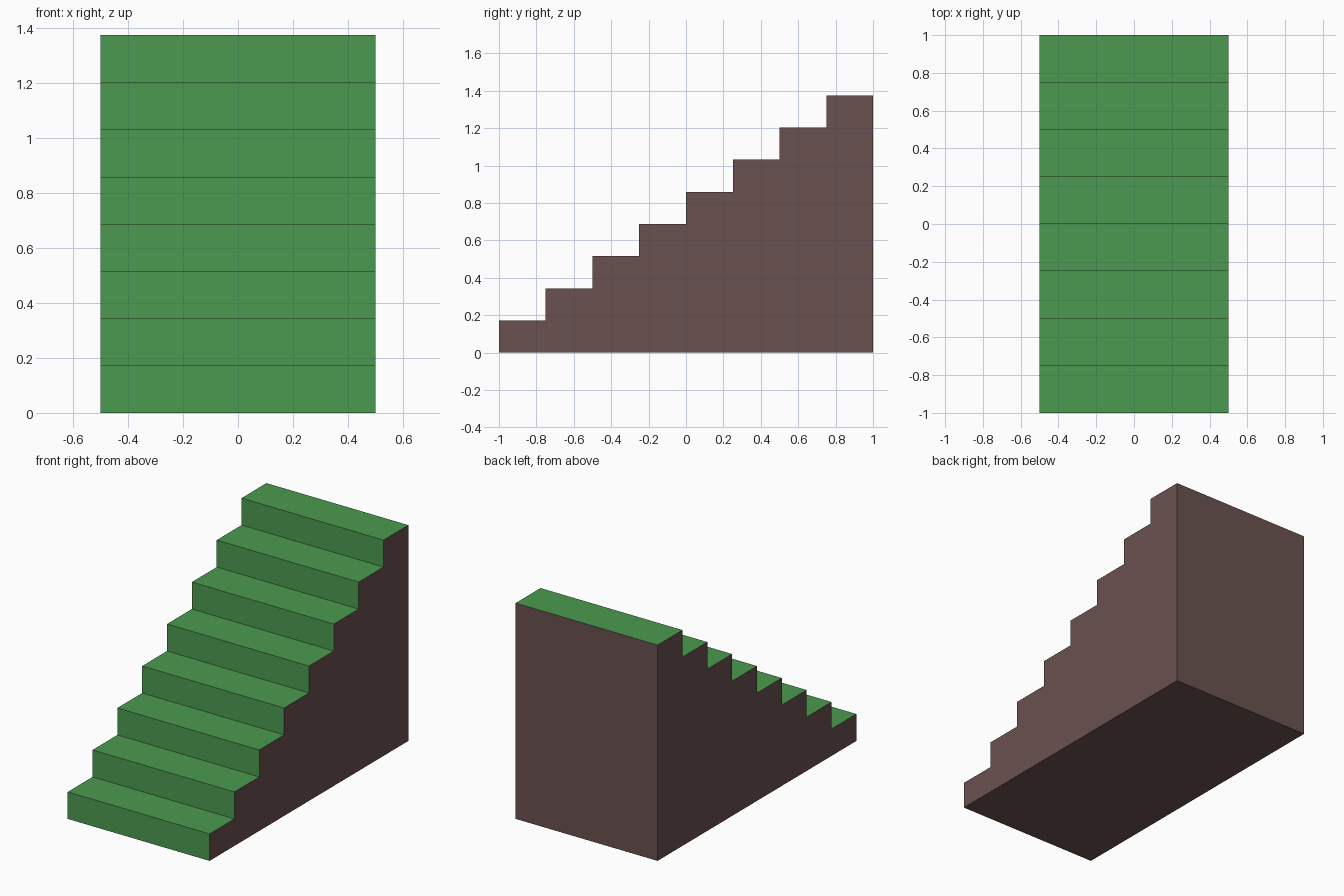
import bpy, bmesh

if "Cube" in bpy.data.objects:
    bpy.data.objects.remove(bpy.data.objects["Cube"])

STEPS, WIDTH, LENGTH, HEIGHT = 8, 1.0, 2.0, 1.375
run, rise = LENGTH / STEPS, HEIGHT / STEPS


def material(name, colour):
    mat = bpy.data.materials.new(name)
    mat.diffuse_color = (*colour, 1)
    mat.use_nodes = True
    mat.node_tree.nodes["Principled BSDF"].inputs["Base Color"].default_value = mat.diffuse_color
    return mat


# Stepped side profile in (y, z), closed by the back wall and base
profile = [(-LENGTH / 2, 0)]
for i in range(STEPS):
    y, z = -LENGTH / 2 + i * run, (i + 1) * rise
    profile += [(y, z), (y + run, z)]
profile.append((LENGTH / 2, 0))

# Solid staircase: extrude the profile across the width
bm = bmesh.new()
side = bm.faces.new([bm.verts.new((-WIDTH / 2, y, z)) for y, z in profile])
extruded = bmesh.ops.extrude_face_region(bm, geom=[side], use_keep_orig=True)
verts = [v for v in extruded["geom"] if isinstance(v, bmesh.types.BMVert)]
bmesh.ops.translate(bm, verts=verts, vec=(WIDTH, 0, 0))
bmesh.ops.recalc_face_normals(bm, faces=bm.faces)

# Green treads and risers, brown everywhere else
for f in bm.faces:
    f.material_index = 1 if f.normal.z > 0.5 or f.normal.y < -0.5 else 0

mesh = bpy.data.meshes.new("staircase")
bm.to_mesh(mesh)
bm.free()
mesh.materials.append(material("earth_brown", (0.144, 0.085, 0.08)))
mesh.materials.append(material("grass_green", (0.072, 0.323, 0.08)))
bpy.context.collection.objects.link(bpy.data.objects.new("staircase", mesh))
